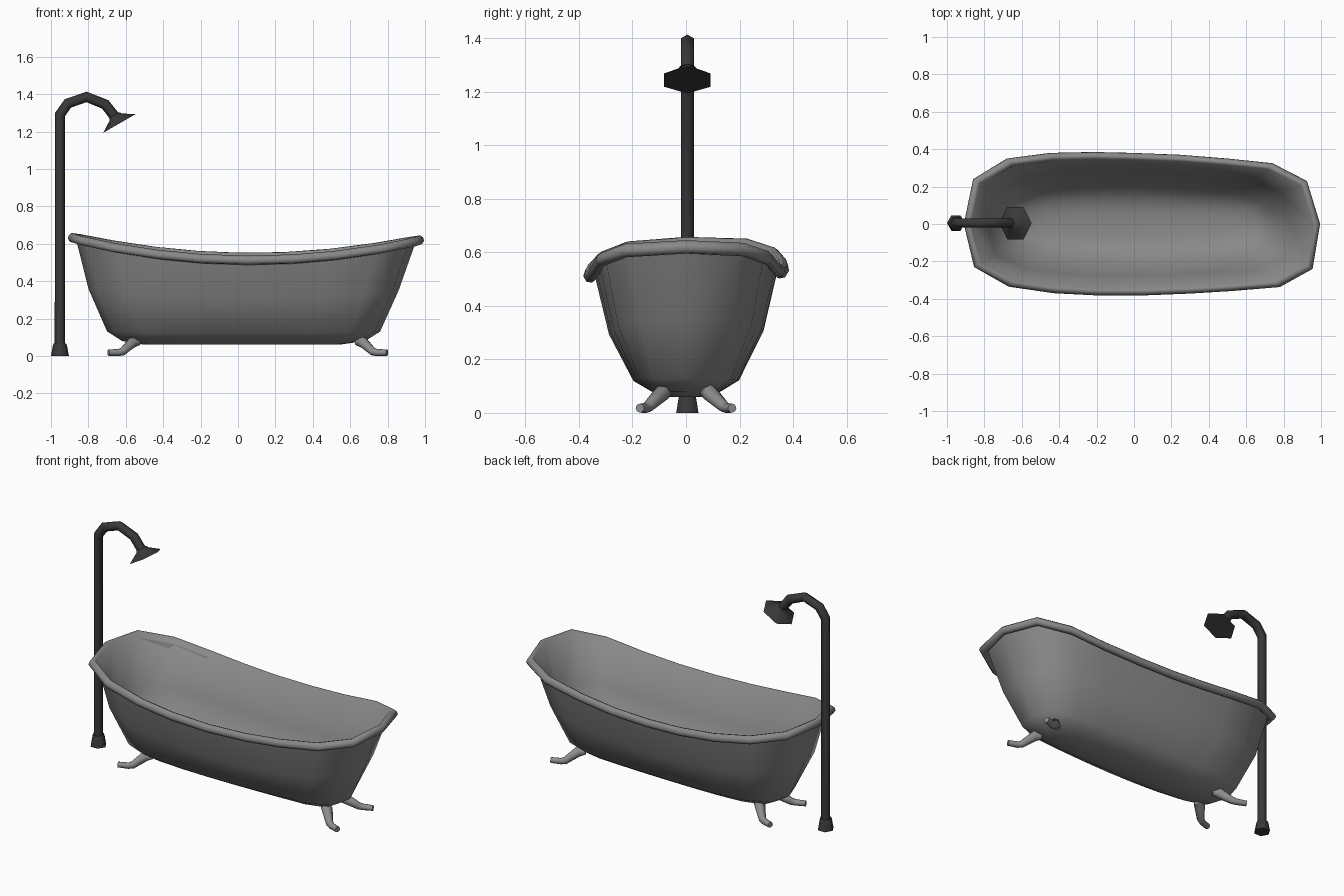
import bpy, bmesh, math
from mathutils import Vector

cube = bpy.data.objects.get("Cube")
if cube:
    bpy.data.objects.remove(cube, do_unlink=True)


def material(name, value):
    m = bpy.data.materials.new(name)
    m.use_nodes = True
    colour = (value, value, value, 1)
    m.diffuse_color = colour
    m.node_tree.nodes["Principled BSDF"].inputs["Base Color"].default_value = colour
    return m


ENAMEL = material("grey enamel", 0.25)
FOOT = material("light grey metal", 0.27)
DARK = material("dark metal", 0.04)


def loft(name, rings, mat, angle):
    """Skin a list of equal rings, cap both ends and shade smooth."""
    bm = bmesh.new()
    loops = [[bm.verts.new(p) for p in ring] for ring in rings]
    bm.faces.new(loops[0])
    bm.faces.new(loops[-1])
    n = len(loops[0])
    for a, b in zip(loops, loops[1:]):
        for i in range(n):
            j = (i + 1) % n
            bm.faces.new((a[i], a[j], b[j], b[i]))
    bmesh.ops.recalc_face_normals(bm, faces=bm.faces)
    mesh = bpy.data.meshes.new(name)
    bm.to_mesh(mesh)
    bm.free()
    mesh.materials.append(mat)
    ob = bpy.data.objects.new(name, mesh)
    bpy.context.collection.objects.link(ob)
    bpy.ops.object.select_all(action="DESELECT")
    ob.select_set(True)
    bpy.context.view_layer.objects.active = ob
    bpy.ops.object.shade_smooth_by_angle(angle=math.radians(angle))


def sweep(name, path, radii, mat, up, sides=6, angle=65):
    """Sweep a regular polygon of varying radius along a path."""
    path = [Vector(p) for p in path]
    up, rings = Vector(up), []
    for i, p in enumerate(path):
        before = path[max(i - 1, 0)]
        after = path[min(i + 1, len(path) - 1)]
        t = ((p - before).normalized() + (after - p).normalized()).normalized()
        u = t.cross(up).normalized()
        v = u.cross(t)
        turns = [math.tau * k / sides for k in range(sides)]
        rings.append([p + radii[i] * (math.cos(a) * u + math.sin(a) * v) for a in turns])
    loft(name, rings, mat, angle)


# Rim outline, seen from above
outline = [(.995, 0), (.925, .23), (.74, .325), (.5, .35), (.25, .37), (0, .38),
           (-.22, .385), (-.45, .38), (-.68, .35), (-.86, .24), (-.91, 0),
           (-.855, -.23), (-.67, -.335), (-.43, -.37), (-.2, -.382), (.05, -.382),
           (.3, -.372), (.53, -.358), (.78, -.337), (.955, -.24)]
X0, X1, HALF_Y = -.91, .995, .385


def rim_height(x, y):
    return .52 + .118 * (x - .07) ** 2 + .02 * y


def tub_ring(x0, x1, half_y, z, follow):
    """Outline fitted to a size; follow says how much it dips like the rim."""
    ring = []
    for x, y in outline:
        px = x0 + (x - X0) / (X1 - X0) * (x1 - x0)
        ring.append((px, y / HALF_Y * half_y, z + follow * (rim_height(x, y) - .57)))
    return ring


def rim_ring(inset, rise):
    return tub_ring(X0 + inset, X1 - inset, HALF_Y - inset, .57 + rise, 1)


# Tub: outer wall, rolled rim, then down the thin inner wall to the rounded floor
rings = [
    tub_ring(-.5, .54, .07, .06, 0),
    tub_ring(-.62, .68, .13, .08, 0),
    tub_ring(-.70, .76, .198, .125, .1),
    tub_ring(-.80, .86, .29, .325, .55),
]
rings += [rim_ring(inset, rise) for inset, rise in
          ((.044, -.01), (.03, -.026), (.01, -.022), (0, -.005),
           (.006, .013), (.02, .024), (.036, .018))]
rings += [
    tub_ring(-.787, .847, .277, .335, .55),
    tub_ring(-.68, .74, .183, .142, .1),
    tub_ring(-.6, .65, .12, .1, 0),
    tub_ring(-.48, .52, .065, .085, 0),
]
loft("tub", rings, ENAMEL, 75)

# Four splayed feet
for end, sx in (("left", 1), ("right", -1)):
    for side, sy in (("front", -1), ("back", 1)):
        path = [(.052 + sx * dx, sy * y, z) for dx, y, z in
                ((.58, .07, .075), (.615, .088, .075), (.668, .14, .024),
                 (.69, .152, .018), (.745, .172, .018))]
        sweep(f"{side}_{end}_foot", path, [.018, .032, .022, .019, .017],
              FOOT, (0, 0, 1), sides=8)

# Shower stand: base, bent pipe and flared head
PX, PY = -.952, .005
sweep("shower_base", [(PX, PY, 0), (PX, PY, .055), (PX, PY, .067)],
      [.048, .038, .033], DARK, (0, 1, 0))
pipe = [(PX, .05), (PX, 1.29), (-.91, 1.35), (-.81, 1.385), (-.71, 1.345), (-.655, 1.275)]
sweep("shower_pipe", [(x, PY, z) for x, z in pipe], [.028] * len(pipe), DARK, (0, 1, 0))
sweep("shower_head", [(-.66, PY, 1.288), (-.653, PY, 1.276), (-.634, PY, 1.243)],
      [.03, .04, .1], DARK, (0, 1, 0))
